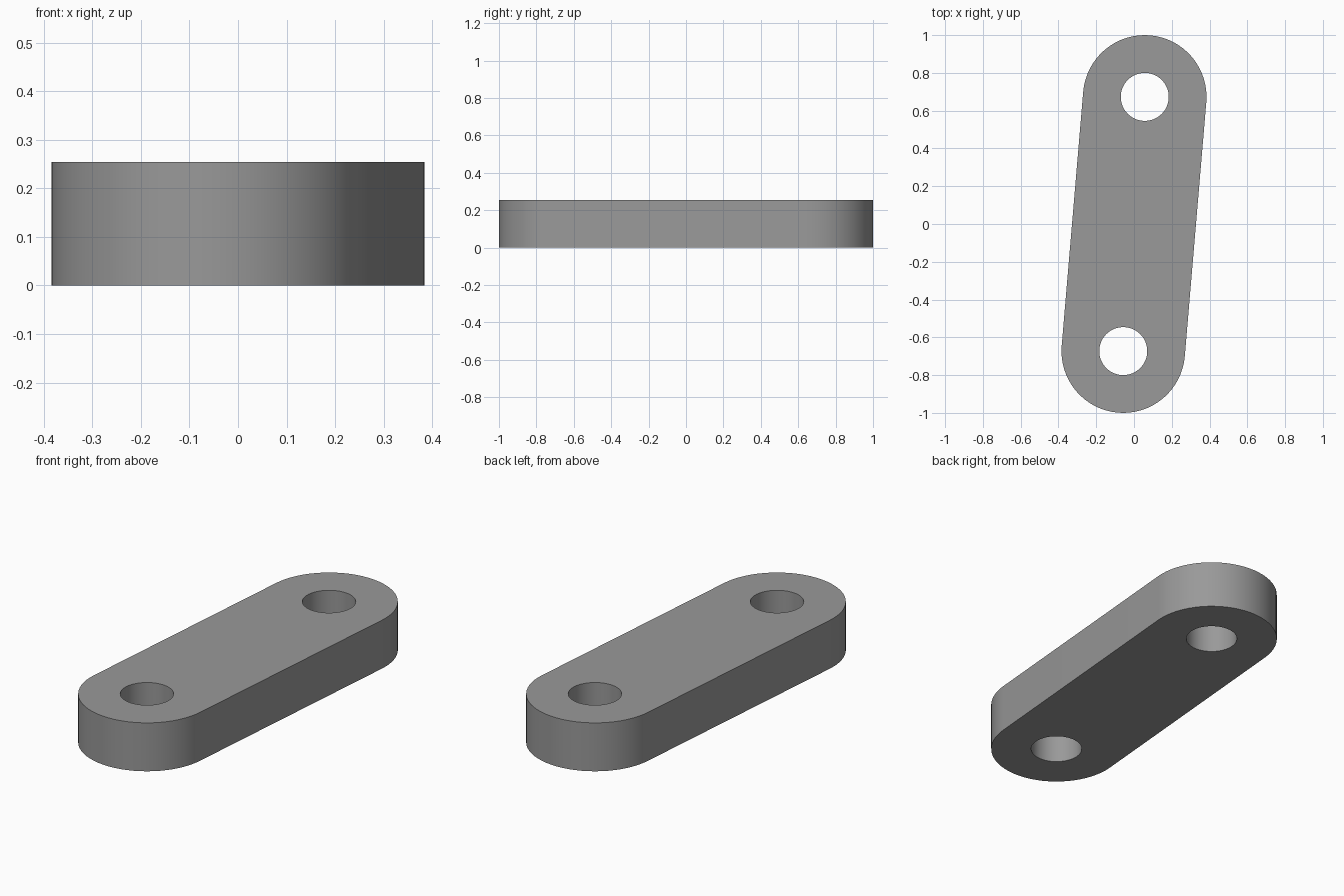
import bpy, bmesh, math
from mathutils import Vector

if "Cube" in bpy.data.objects:
    bpy.data.objects.remove(bpy.data.objects["Cube"])

PIVOT = Vector((0.057, 0.673, 0))   # centre of one hole, the other is opposite
OUTER_R, HOLE_R, HEIGHT = 0.327, 0.127, 0.254
SEGMENTS = 64


def arc(centre, radius, start, sweep, count):
    return [centre + radius * Vector((math.cos(start + sweep * i / count),
                                      math.sin(start + sweep * i / count), 0))
            for i in range(count + 1)]


def add_loop(bm, points):
    verts = [bm.verts.new(p) for p in points]
    return [bm.edges.new((v, verts[i - 1])) for i, v in enumerate(verts)]


# Rounded outline, with straight flanks between the two end arcs
side = math.atan2(PIVOT.y, PIVOT.x) - math.pi / 2
outline = (arc(PIVOT, OUTER_R, side, math.pi, SEGMENTS // 2)
           + arc(-PIVOT, OUTER_R, side + math.pi, math.pi, SEGMENTS // 2))

bm = bmesh.new()
edges = add_loop(bm, outline)

# Pin holes
for centre in (PIVOT, -PIVOT):
    edges += add_loop(bm, arc(centre, HOLE_R, side, 2 * math.pi, SEGMENTS)[:-1])

# Fill the flat plate and raise it to full thickness
bmesh.ops.triangle_fill(bm, edges=edges, use_beauty=True, normal=(0, 0, 1))
raised = bmesh.ops.extrude_face_region(bm, geom=bm.faces[:], use_keep_orig=True)
bmesh.ops.translate(bm, vec=(0, 0, HEIGHT),
                    verts=[g for g in raised["geom"] if isinstance(g, bmesh.types.BMVert)])
bmesh.ops.recalc_face_normals(bm, faces=bm.faces[:])
bmesh.ops.dissolve_limit(bm, angle_limit=0.001, verts=[], edges=bm.edges[:])

mesh = bpy.data.meshes.new("link_plate")
bm.to_mesh(mesh)
bm.free()
link = bpy.data.objects.new("link_plate", mesh)
bpy.context.collection.objects.link(link)

# Plain grey metal
grey = bpy.data.materials.new("grey")
grey.diffuse_color = (0.32, 0.32, 0.32, 1)
grey.use_nodes = True
grey.node_tree.nodes["Principled BSDF"].inputs["Base Color"].default_value = grey.diffuse_color
mesh.materials.append(grey)

# Smooth walls, sharp rims
bpy.context.view_layer.objects.active = link
link.select_set(True)
bpy.ops.object.shade_smooth_by_angle(angle=math.radians(30))
